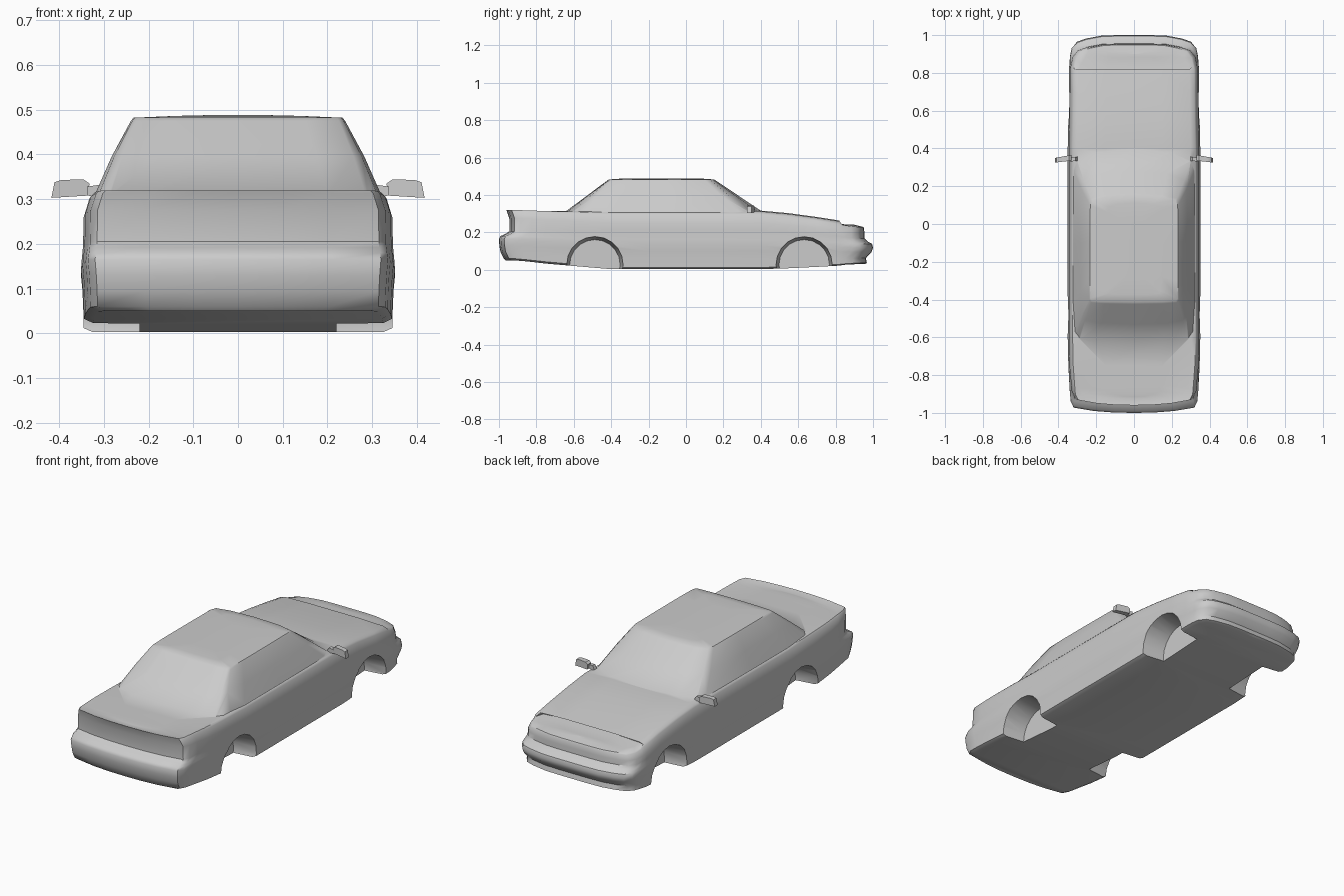
import bpy, bmesh, math

if "Cube" in bpy.data.objects:
    bpy.data.objects.remove(bpy.data.objects["Cube"])


def loft(name, layers):
    """Skin mirrored half outlines (rear centre -> right side -> front centre), capped both ends."""
    bm = bmesh.new()
    rings = []
    for half in layers:
        left = [(-x, y, z) for x, y, z in half[-2:0:-1]]
        rings.append([bm.verts.new(p) for p in list(half) + left])
    n, k = len(layers[0]), len(rings[0])
    for a, b in zip(rings, rings[1:]):
        for i in range(k):
            j = (i + 1) % k
            bm.faces.new((a[i], a[j], b[j], b[i]))
    for r in (rings[0], rings[-1]):
        for i in range(n - 1):
            vs = [r[i], r[i + 1], r[(k - i - 1) % k], r[(k - i) % k]]
            bm.faces.new(list(dict.fromkeys(vs)))
    bmesh.ops.recalc_face_normals(bm, faces=bm.faces)
    return finish(name, bm)


def finish(name, bm):
    me = bpy.data.meshes.new(name)
    bm.to_mesh(me)
    bm.free()
    ob = bpy.data.objects.new(name, me)
    bpy.context.collection.objects.link(ob)
    return ob


def activate(ob):
    bpy.ops.object.select_all(action='DESELECT')
    ob.select_set(True)
    bpy.context.view_layer.objects.active = ob


def boolean(ob, tool, op):
    m = ob.modifiers.new(op, 'BOOLEAN')
    m.object, m.operation, m.solver = tool, op, 'EXACT'
    activate(ob)
    bpy.ops.object.modifier_apply(modifier=m.name)
    bpy.data.objects.remove(tool)


# lower body: plan outline as (fraction of half width, y)
plan = [(0, -1), (.3, -.998), (.6, -.99), (.91, -.972), (.955, -.94), (.97, -.88),
        (.99, -.75), (1, -.6), (1, -.4), (1, -.2), (1, 0), (1, .2), (1, .4), (.99, .55),
        (.985, .7), (.98, .82), (.965, .89), (.94, .93), (.86, .965), (.72, .982),
        (.49, .997), (.25, 1), (0, 1)]
# levels: half width, mid z, rear inset, rear z, front inset, front z
levels = [(.325, .003, .035, .05, .045, .03), (.345, .012, .025, .06, .033, .036),
          (.346, .06, .008, .095, .038, .062), (.348, .10, .002, .13, .008, .095),
          (.351, .13, 0, .165, 0, .118), (.349, .16, .008, .18, .005, .138),
          (.347, .185, .035, .192, .03, .152), (.346, .21, .055, .205, .045, .168),
          (.345, .25, .055, .275, .046, .195), (.332, .295, .042, .313, .048, .222),
          (.325, .304, .04, .319, .052, .229), (.30, .312, .075, .311, .085, .237),
          (.15, .316, .085, .313, .10, .241)]


def body_level(w, zm, ri, rz, fi, fz):
    pts = []
    for f, y in plan:
        if y < -.4:
            z = zm + (rz - zm) * min((-.4 - y) / .55, 1)
        else:
            z = zm + (fz - zm) * min(max((y - .4) / .55, 0), 1) ** 1.3
        y += ri if y < -.85 else -fi if y > .85 else 0
        pts.append((f * w, y, z))
    return pts


body = loft("car_body", [body_level(*l) for l in levels])

# cabin: base and roof outlines
base = [(0, -.645), (.2, -.635), (.285, -.61), (.312, -.57), (.32, -.4), (.32, -.1),
        (.318, .28), (.30, .335), (.2, .385), (0, .408)]
roof = [(0, -.417), (.15, -.415), (.224, -.41), (.234, -.395), (.237, -.3), (.237, -.1),
        (.235, .10), (.224, .13), (.15, .147), (0, .155)]


def cabin_level(t, sx=1, sy=1, dz=0, bulge=0):
    return [((a + (c - a) * t + bulge * (a > .25)) * sx,
             ((b + (d - b) * t) + .13) * sy - .13, .31 + .17 * t + dz)
            for (a, b), (c, d) in zip(base, roof)]


cabin = loft("cabin", [cabin_level(-.15), cabin_level(0), cabin_level(.5, bulge=.004),
                       cabin_level(.97), cabin_level(1, .985, .99, .002),
                       cabin_level(1, .6, .85, .006), cabin_level(1, .25, .6, .008)])
boolean(body, cabin, 'UNION')

# wheel arches: tapered wells on both sides
for y in (-.487, .632):
    for s in (-1, 1):
        bm = bmesh.new()
        bmesh.ops.create_cone(bm, cap_ends=True, segments=20, radius1=.135, radius2=.158, depth=.18)
        ob = finish("arch_cutter", bm)
        ob.rotation_euler = (0, s * math.pi / 2, 0)
        ob.location = (s * .31, y, .026)
        bpy.context.view_layer.update()
        boolean(body, ob, 'DIFFERENCE')
activate(body)
bpy.ops.object.shade_smooth_by_angle(angle=math.radians(38))


# door mirrors: housing and stalk as extruded front-view profiles
def slab(name, prof, sweep, thick):
    bm = bmesh.new()
    x0 = prof[0][0]
    f = [bm.verts.new((x, .335 - sweep * (x - x0), z)) for x, z in prof]
    b = [bm.verts.new((x, .335 + thick - sweep * (x - x0) * 1.5, z)) for x, z in prof]
    bm.faces.new(f)
    bm.faces.new(b[::-1])
    for i in range(len(f)):
        j = (i + 1) % len(f)
        bm.faces.new((f[j], f[i], b[i], b[j]))
    bmesh.ops.recalc_face_normals(bm, faces=bm.faces)
    ob = finish(name, bm)
    m = ob.modifiers.new("mirror", 'MIRROR')
    m.use_axis = (True, False, False)


slab("mirror_housing", [(.335, .308), (.417, .303), (.41, .338), (.395, .343), (.345, .344),
                        (.332, .335)], .12, .03)
slab("mirror_stalk", [(.295, .305), (.338, .308), (.338, .328), (.31, .332)], .1, .022)
